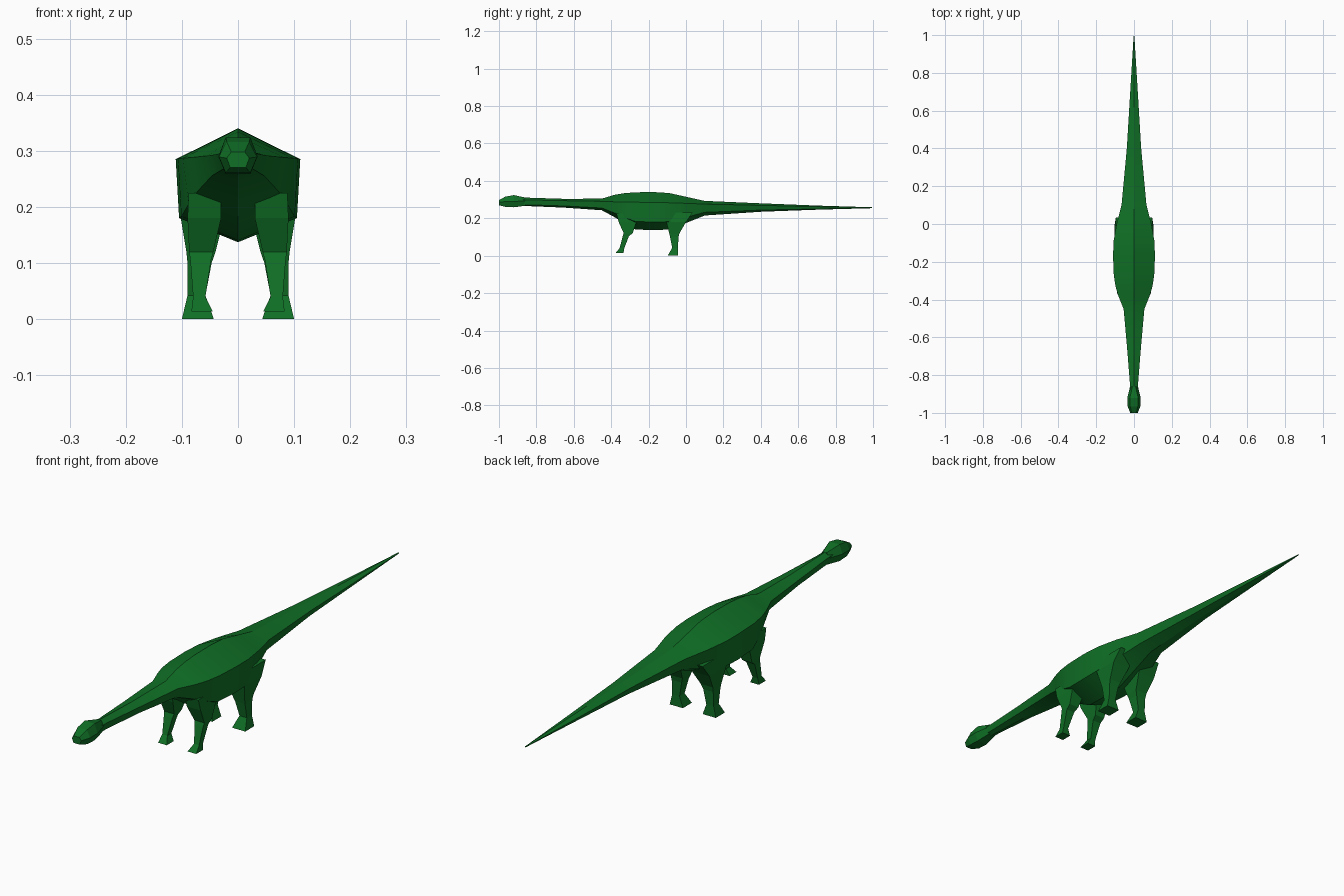
import bpy, bmesh, math

green = bpy.data.materials.new("dark green skin")
green.diffuse_color = (0.005, 0.16, 0.019, 1)


def loft(name, rings, smooth=None, mirror=False):
    """Skin a list of equal-sized closed rings and cap both ends."""
    bm = bmesh.new()
    rows = [[bm.verts.new(p) for p in ring] for ring in rings]
    n = len(rows[0])
    for a, b in zip(rows, rows[1:]):
        for i in range(n):
            j = (i + 1) % n
            bm.faces.new((a[i], a[j], b[j], b[i]))
    bm.faces.new(rows[0])
    bm.faces.new(rows[-1])
    bmesh.ops.recalc_face_normals(bm, faces=bm.faces)
    me = bpy.data.meshes.new(name)
    bm.to_mesh(me)
    bm.free()
    me.materials.append(green)
    ob = bpy.data.objects.new(name, me)
    bpy.context.collection.objects.link(ob)
    if mirror:
        ob.modifiers.new("mirror", "MIRROR")
    if smooth:
        bpy.ops.object.select_all(action='DESELECT')
        ob.select_set(True)
        bpy.context.view_layer.objects.active = ob
        bpy.ops.object.shade_smooth_by_angle(angle=math.radians(smooth))
    return ob


def body_ring(y, top, w, side, lw, low, bottom):
    return [(0, y, top), (w, y, side), (lw, y, low),
            (0, y, bottom), (-lw, y, low), (-w, y, side)]


# neck, torso and tail: y, ridge z, side x, side z, lower x, lower z, belly z
body = [
    (-0.92, 0.313, 0.021, 0.300, 0.017, 0.272, 0.265),
    (-0.84, 0.310, 0.022, 0.298, 0.018, 0.272, 0.265),
    (-0.65, 0.304, 0.037, 0.294, 0.029, 0.266, 0.257),
    (-0.45, 0.305, 0.055, 0.291, 0.047, 0.255, 0.243),
    (-0.38, 0.326, 0.083, 0.288, 0.072, 0.228, 0.205),
    (-0.33, 0.334, 0.098, 0.287, 0.088, 0.205, 0.172),
    (-0.27, 0.339, 0.107, 0.286, 0.101, 0.183, 0.140),
    (-0.17, 0.340, 0.111, 0.285, 0.105, 0.180, 0.137),
    (-0.09, 0.335, 0.108, 0.283, 0.103, 0.182, 0.140),
    (0.00, 0.315, 0.092, 0.280, 0.080, 0.205, 0.175),
    (0.10, 0.293, 0.066, 0.276, 0.055, 0.232, 0.215),
    (0.40, 0.280, 0.038, 0.269, 0.030, 0.244, 0.235),
    (0.70, 0.268, 0.020, 0.262, 0.016, 0.250, 0.246),
    (0.995, 0.259, 0.002, 0.257, 0.002, 0.255, 0.254),
]
loft("body", [body_ring(*s) for s in body], smooth=24)


# head: y, crown z, crown x, cheek x, cheek z, jaw x, jaw z
def head_ring(y, top, tx, w, mid, jx, jaw):
    half = [(tx, y, top), (w, y, mid), (jx, y, jaw)]
    return half + [(-x, yy, z) for x, yy, z in reversed(half)]


loft("head", [head_ring(*s) for s in [
    (-1.000, 0.298, 0.012, 0.020, 0.287, 0.014, 0.270),
    (-0.965, 0.316, 0.020, 0.034, 0.289, 0.022, 0.261),
    (-0.920, 0.324, 0.022, 0.035, 0.290, 0.022, 0.259),
    (-0.860, 0.311, 0.008, 0.021, 0.293, 0.014, 0.267),
]])


# legs: z, inner x, outer x, front y, back y
def leg_ring(z, x0, x1, y0, y1):
    return [(x0, y0, z), (x1, y0, z), (x1, y1, z), (x0, y1, z)]


loft("front_legs", [leg_ring(*s) for s in [
    (0.225, 0.030, 0.088, -0.372, -0.260),
    (0.180, 0.030, 0.090, -0.360, -0.265),
    (0.120, 0.044, 0.087, -0.333, -0.285),
    (0.105, 0.048, 0.085, -0.338, -0.305),
    (0.040, 0.058, 0.080, -0.355, -0.330),
    (0.014, 0.045, 0.083, -0.377, -0.334),
]], mirror=True)

loft("hind_legs", [leg_ring(*s) for s in [
    (0.230, 0.025, 0.096, -0.115, 0.035),
    (0.180, 0.025, 0.102, -0.105, 0.000),
    (0.120, 0.040, 0.092, -0.090, -0.035),
    (0.100, 0.047, 0.090, -0.085, -0.040),
    (0.042, 0.058, 0.090, -0.074, -0.043),
    (0.000, 0.043, 0.100, -0.098, -0.042),
]], mirror=True)
